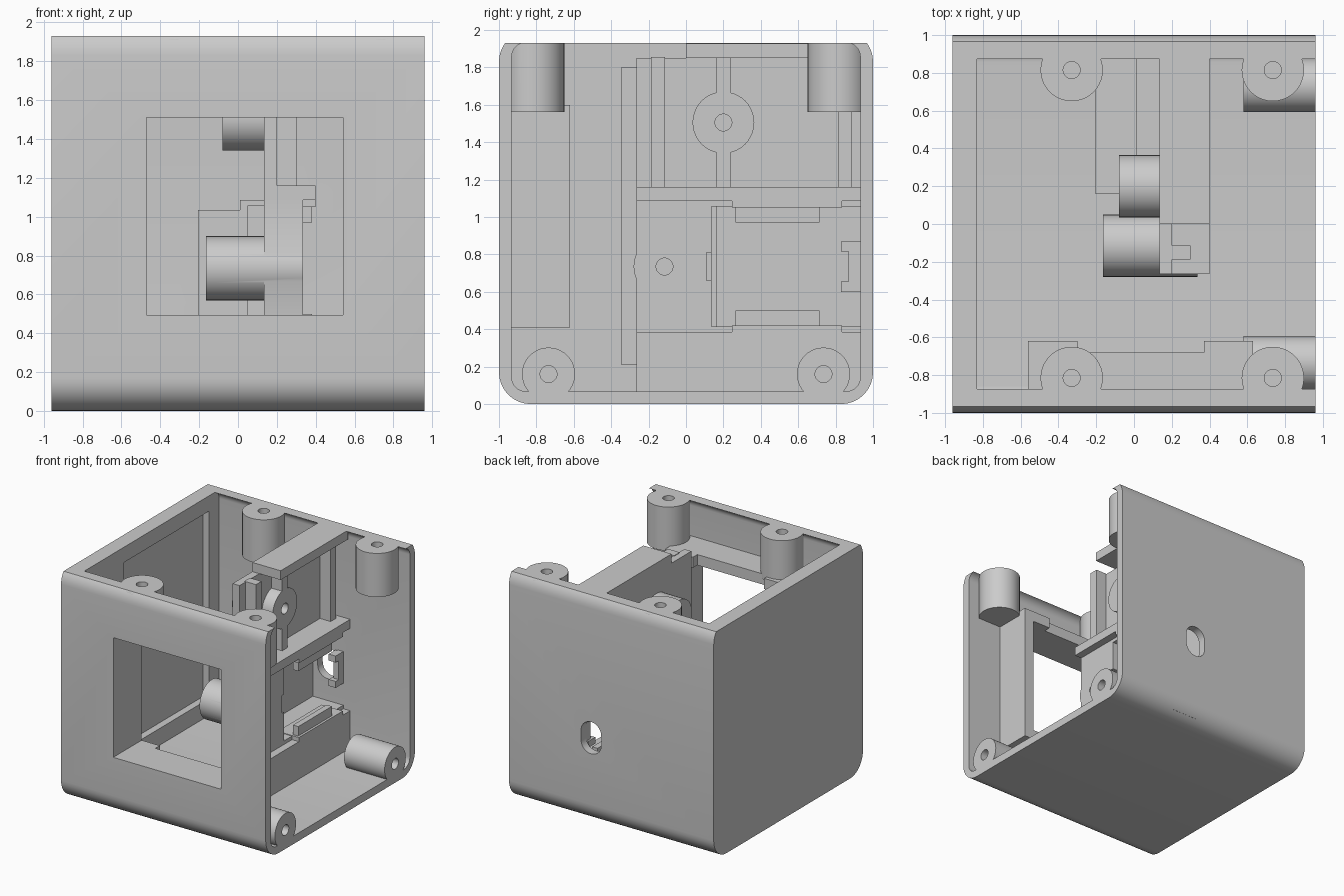
import bpy, bmesh, math

if "Cube" in bpy.data.objects:
    bpy.data.objects.remove(bpy.data.objects["Cube"], do_unlink=True)

grey = bpy.data.materials.new("plain_grey")
grey.use_nodes = True
COLOUR = (0.6, 0.6, 0.6, 1)
grey.diffuse_color = COLOUR
grey.node_tree.nodes["Principled BSDF"].inputs["Base Color"].default_value = COLOUR


def prism(name, axis, start, end, centre, half, radius=0.0, steps=10):
    """Rounded rectangle extruded along an axis; a full radius gives a cylinder."""
    (cu, cv), (hu, hv) = centre, half
    pts = []
    for quad, (su, sv) in enumerate([(1, 1), (-1, 1), (-1, -1), (1, -1)]):
        for i in range(steps if radius else 1):
            a = math.pi / 2 * (quad + i / (steps - (0 if radius == hu == hv else 1)))
            pts.append((cu + su * (hu - radius) + radius * math.cos(a) if radius else cu + su * hu,
                        cv + sv * (hv - radius) + radius * math.sin(a) if radius else cv + sv * hv))
    bm = bmesh.new()
    loops = []
    for level in (start, end):
        ring = []
        for u, v in pts:
            co = [u, v]
            co.insert(axis, level)
            ring.append(bm.verts.new(co))
        loops.append(ring)
    bmesh.ops.remove_doubles(bm, verts=bm.verts, dist=1e-6)
    a, b = [[v for v in ring if v.is_valid] for ring in loops]
    bm.faces.new(a)
    bm.faces.new(b)
    for i in range(len(a)):
        j = (i + 1) % len(a)
        bm.faces.new((a[i], a[j], b[j], b[i]))
    bmesh.ops.recalc_face_normals(bm, faces=bm.faces)
    mesh = bpy.data.meshes.new(name)
    bm.to_mesh(mesh)
    bm.free()
    obj = bpy.data.objects.new(name, mesh)
    mesh.materials.append(grey)
    bpy.context.collection.objects.link(obj)
    return obj


def box(name, x, y, z):
    return prism(name, 2, z[0], z[1], ((x[0] + x[1]) / 2, (y[0] + y[1]) / 2),
                 ((x[1] - x[0]) / 2, (y[1] - y[0]) / 2))


def cyl(name, axis, start, end, centre, r):
    return prism(name, axis, start, end, centre, (r, r), r)


def boolean(obj, tool, mode="DIFFERENCE", keep=False):
    mod = obj.modifiers.new("cut", "BOOLEAN")
    mod.operation, mod.object, mod.solver = mode, tool, "EXACT"
    bpy.ops.object.select_all(action="DESELECT")
    bpy.context.view_layer.objects.active = obj
    obj.select_set(True)
    bpy.ops.object.modifier_apply(modifier=mod.name)
    if not keep:
        bpy.data.objects.remove(tool, do_unlink=True)
    return obj


def outer(name):
    solid = prism(name, 0, -0.96, 0.96, (0, 1), (1, 1), 0.17)
    return boolean(solid, box("trim", (-2, 2), (-2, 2), (1.93, 3)))


# Case shell, open at the top and at the left side
envelope = outer("envelope")
shell = outer("case_shell")
boolean(shell, prism("cavity", 0, -0.83, 2, (0, 1), (0.932, 0.932), 0.075))
boolean(shell, box("wall_recess", (-0.89, -0.7), (-0.345, 0.8), (0.21, 1.8)))
WINDOW = ((-0.47, 0.54), (-2, -0.5), (0.495, 1.51))
boolean(shell, box("window", *WINDOW))
boolean(shell, prism("port", 1, 0.8, 2, (0.19, 0.735), (0.095, 0.135), 0.094))

# Screen holder behind the front window
holder = box("screen_holder", (-0.56, 0.63), (-0.95, -0.62), (0.41, 1.6))
boolean(holder, box("window", *WINDOW))
boolean(holder, box("notch", (-0.3, 0.37), (-0.68, -0.5), (0.3, 1.7)))

# Screw posts for the two missing panels
posts = []
for side, y in (("front", -1), ("back", 1)):
    for end, x in (("inner", -0.33), ("outer", 0.735)):
        post = cyl(f"{side}_{end}_top_post", 2, 1.56, 1.93, (x, 0.815 * y), 0.165)
        boolean(post, cyl("bore", 2, 1.65, 2.1, (x, 0.815 * y), 0.045))
        posts.append(post)
    post = cyl(f"{side}_side_post", 0, 0.58, 0.96, (0.735 * y, 0.16), 0.142)
    boolean(post, cyl("bore", 0, 0.68, 1.1, (0.735 * y, 0.16), 0.045))
    posts.append(post)
for post in posts:
    boolean(post, envelope, "INTERSECT", keep=True)
bpy.data.objects.remove(envelope, do_unlink=True)

# Upper dividing plate with ribs, shelf and top bar
BACK = 0.95
plate = box("upper_plate", (0.135, 0.2), (-0.265, BACK), (1.1, 1.85))
box("shelf", (0.135, 0.4), (-0.265, BACK), (1.085, 1.16))
box("top_bar", (0.135, 0.4), (0, 0.9), (1.85, 1.928))
for name, y in (("front", -0.15), ("middle", 0.2), ("back", 0.85)):
    box(f"{name}_rib", (0.19, 0.3), (y - 0.037, y + 0.037), (1.15, 1.855))
boss = cyl("upper_boss", 0, -0.08, 0.3, (0.2, 1.505), 0.165)
for part in (plate, boss, bpy.data.objects["middle_rib"]):
    boolean(part, cyl("bore", 0, 0.0, 0.5, (0.2, 1.505), 0.045))

# Lower block with module pocket, stepped housing and foot
lower = box("lower_block", (0.135, 0.335), (-0.265, BACK), (0.38, 1.09))
boolean(lower, box("step", (0.01, 0.14), (0.16, BACK), (0.39, 1.085)), "UNION")
boolean(lower, box("module_housing", (-0.205, 0.03), (0.16, 0.875), (0.39, 1.035)), "UNION")
boolean(lower, cyl("lower_boss", 0, -0.165, 0.335, (-0.115, 0.735), 0.165), "UNION")
boolean(lower, box("pocket", (0.05, 0.6), (0.135, 1.2), (0.415, 1.055)))
boolean(lower, box("wire_notch", (0.25, 0.6), (0.11, 0.2), (0.66, 0.81)))
boolean(lower, cyl("bore", 0, -0.1, 0.6, (-0.115, 0.735), 0.045))
box("foot_wall", (0.135, 0.4), (-0.265, BACK), (0.05, 0.385))

# Module clips mirrored about the pocket centre
for name, s in (("upper", 1), ("lower", -1)):
    def span(a, b):
        return tuple(sorted((0.735 + s * a, 0.735 + s * b)))
    box(f"{name}_clip_rail", (0.2, 0.4), (0.245, 0.835), span(0.315, 0.365))
    box(f"{name}_clip_lip", (0.33, 0.38), (0.265, 0.715), span(0.235, 0.32))
    box(f"{name}_port_stop", (0.27, 0.335), (0.83, 0.92), span(0.08, 0.135))
box("port_rim", (0.285, 0.335), (0.87, 0.94), (0.6, 0.87))

# Smooth curved walls, keep edges sharp
for obj in bpy.context.scene.objects:
    obj.select_set(obj.type == "MESH")
bpy.context.view_layer.objects.active = shell
bpy.ops.object.shade_smooth_by_angle(angle=math.radians(30))
